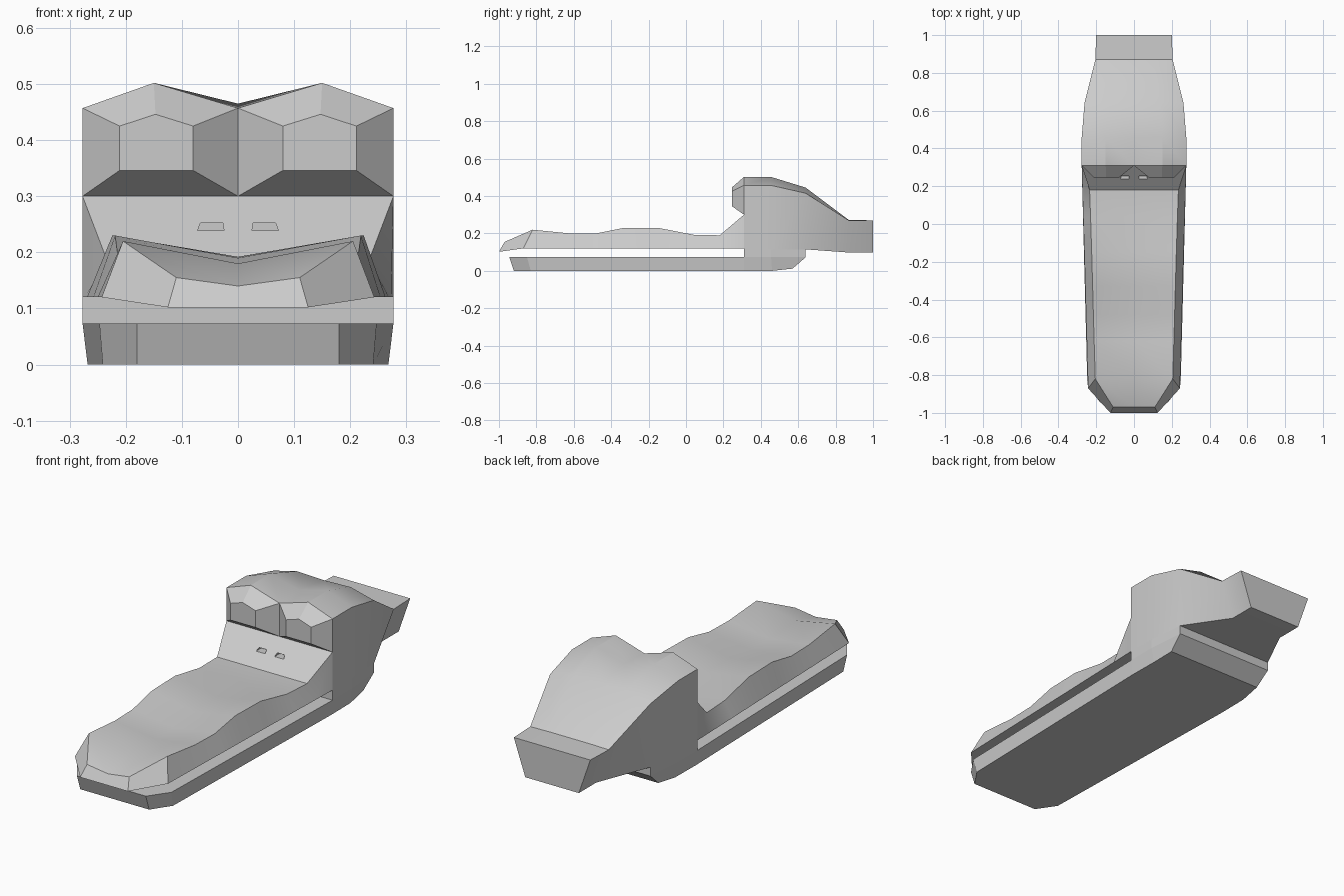
import bpy, bmesh

if "Cube" in bpy.data.objects:
    bpy.data.objects.remove(bpy.data.objects["Cube"])


def loft(name, rings):
    """Skin equal-length closed rings of points, cap both ends."""
    bm = bmesh.new()
    vs = [[bm.verts.new(p) for p in r] for r in rings]
    n = len(rings[0])
    for a, b in zip(vs, vs[1:]):
        for i in range(n):
            j = (i + 1) % n
            bm.faces.new((a[i], a[j], b[j], b[i]))
    bm.faces.new(vs[0])
    bm.faces.new(vs[-1])
    bmesh.ops.recalc_face_normals(bm, faces=bm.faces)
    me = bpy.data.meshes.new(name)
    bm.to_mesh(me)
    bm.free()
    ob = bpy.data.objects.new(name, me)
    bpy.context.collection.objects.link(ob)
    return ob


def activate(ob):
    bpy.ops.object.select_all(action='DESELECT')
    ob.select_set(True)
    bpy.context.view_layer.objects.active = ob


def smooth(ob, angle=0.55):
    activate(ob)
    bpy.ops.object.shade_smooth_by_angle(angle=angle)


def mirrored(half):
    """Close a half outline (first to last on +x) across x = 0."""
    return half + [(-x, y, z) for x, y, z in reversed(half)]


# Snout: top y, edge x, edge z, centre z, bottom y, bottom x, bottom z
snout_sections = [
    (-.97, .11, .155, .14, -1.0, .125, .102),
    (-.82, .205, .22, .18, -.87, .243, .12),
    (-.62, .211, .20, .172, -.62, .25, .12),
    (-.48, .215, .20, .172, -.48, .254, .12),
    (-.33, .219, .23, .19, -.33, .258, .12),
    (-.15, .224, .23, .192, -.15, .263, .12),
    (.04, .230, .193, .187, .04, .269, .12),
    (.18, .235, .19, .19, .18, .273, .12),
    (.31, .277, .30, .30, .31, .277, .12),
]
snout = loft("snout", [
    [(bx, by, bz), (x, y, z), (0, y, zc), (-x, y, z), (-bx, by, bz)]
    for y, x, z, zc, by, bx, bz in snout_sections])

# Small slots cut into the slope in front of the eyes
for s in (-1, 1):
    slot = loft("slot_cutter", [
        [(s * .025, y, .239), (s * .072, y, .239),
         (s * .067, y, .252), (s * .027, y, .252)] for y in (.20, .275)])
    slot.hide_render = True
    mod = snout.modifiers.new("slot", 'BOOLEAN')
    mod.operation = 'DIFFERENCE'
    mod.object = slot
    activate(snout)
    bpy.ops.object.modifier_apply(modifier="slot")
    bpy.data.objects.remove(slot)
smooth(snout)

# Head and neck: y, half width, edge z, peak x, peak z, centre z, bottom x, bottom z
head_sections = [
    (.31, .277, .457, .15, .502, .457, .277, .115),
    (.455, .277, .457, .15, .502, .465, .277, .115),
    (.64, .262, .415, .14, .445, .44, .262, .115),
    (.87, .205, .27, .105, .272, .272, .14, .098),
    (1.0, .20, .27, .10, .27, .27, .14, .098),
]
head = loft("head_and_neck", [
    [(bx, y, bz), (x, y, z), (px, y, pz), (0, y, zc),
     (-px, y, pz), (-x, y, z), (-bx, y, bz)]
    for y, x, z, px, pz, zc, bx, bz in head_sections])
smooth(head)

# Faceted eyes
outer = [(0, .457), (.15, .502), (.277, .457), (.277, .30), (0, .30)]
inner = [(.08, .425), (.147, .446), (.211, .425), (.211, .346), (.08, .346)]
for s, side in ((-1, "left"), (1, "right")):
    loft("eye_" + side, [[(s * x, .31, z) for x, z in outer],
                         [(s * x, .245, z) for x, z in inner]])

# Lower jaw with bevelled underside
jaw_low = [(.18, -.92, 0), (.241, -.83, 0), (.268, .31, 0),
           (.266, .46, 0), (.255, .57, .012)]
jaw_top = [(.18, -.945, .073), (.247, -.85, .073), (.277, .31, .073),
           (.277, .455, .073), (.262, .64, .073)]
loft("lower_jaw", [mirrored(jaw_low), mirrored(jaw_top)])

# Throat block closing the back of the mouth
throat = [(.277, .31), (.277, .455), (.262, .64)]
loft("throat", [mirrored([(x, y, z) for x, y in throat]) for z in (.073, .12)])
